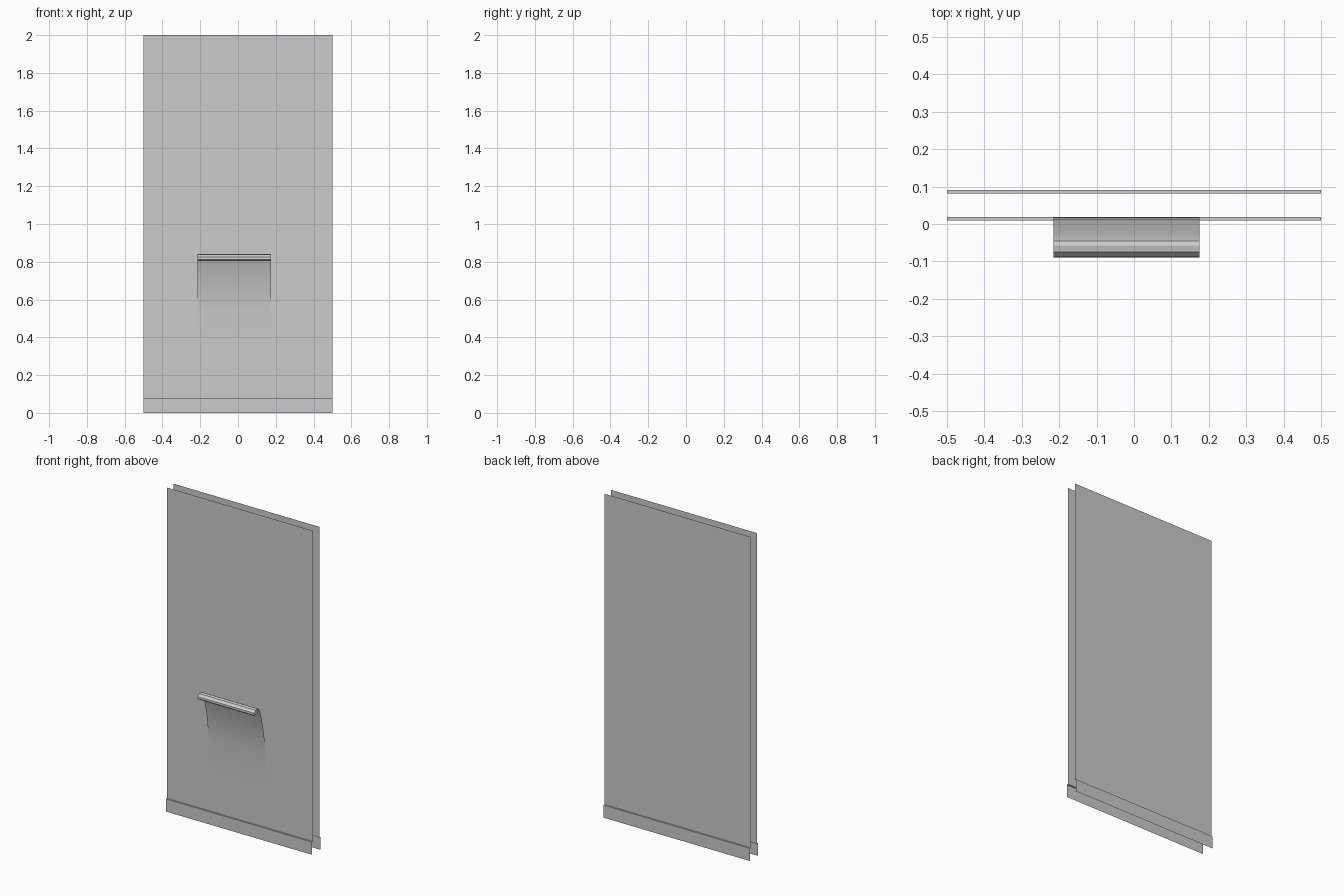
import bpy, bmesh, math

if "Cube" in bpy.data.objects:
    bpy.data.objects.remove(bpy.data.objects["Cube"])


def sheet(name, profile, x0, x1, smooth=False):
    """Open, single-sided sheet: a (y, z) profile swept along x."""
    bm = bmesh.new()
    left = [bm.verts.new((x0, y, z)) for y, z in profile]
    right = [bm.verts.new((x1, y, z)) for y, z in profile]
    for i in range(len(profile) - 1):
        bm.faces.new((left[i], right[i], right[i + 1], left[i + 1]))
    mesh = bpy.data.meshes.new(name)
    bm.to_mesh(mesh)
    bm.free()
    obj = bpy.data.objects.new(name, mesh)
    bpy.context.collection.objects.link(obj)
    if smooth:
        bpy.ops.object.select_all(action='DESELECT')
        obj.select_set(True)
        bpy.context.view_layer.objects.active = obj
        bpy.ops.object.shade_smooth_by_angle(angle=math.radians(30))
    return obj


# Two wall panels, each with a stepped skirting on its outer side
skirt = 0.078
for name, wall_y, out_y in (("front_wall", 0.019, 0.009),
                            ("back_wall", 0.082, 0.091)):
    profile = [(out_y, 0), (out_y, skirt), (wall_y, skirt), (wall_y, 2)]
    if name == "back_wall":
        profile.reverse()
    sheet(name, profile, -0.5, 0.5)

# Flap peeling off the front wall, rising and bending outwards
flap = [(0.019, 0.34), (0.018, 0.52), (0.013, 0.59), (0.004, 0.66),
        (-0.008, 0.72), (-0.022, 0.775), (-0.032, 0.805), (-0.040, 0.825)]
# Rolled lip at the top of the flap
lip = [(-0.046, 0.836), (-0.058, 0.841), (-0.075, 0.838),
       (-0.088, 0.824), (-0.089, 0.812), (-0.078, 0.803)]
sheet("curled_flap", flap + lip, -0.215, 0.175, smooth=True)
